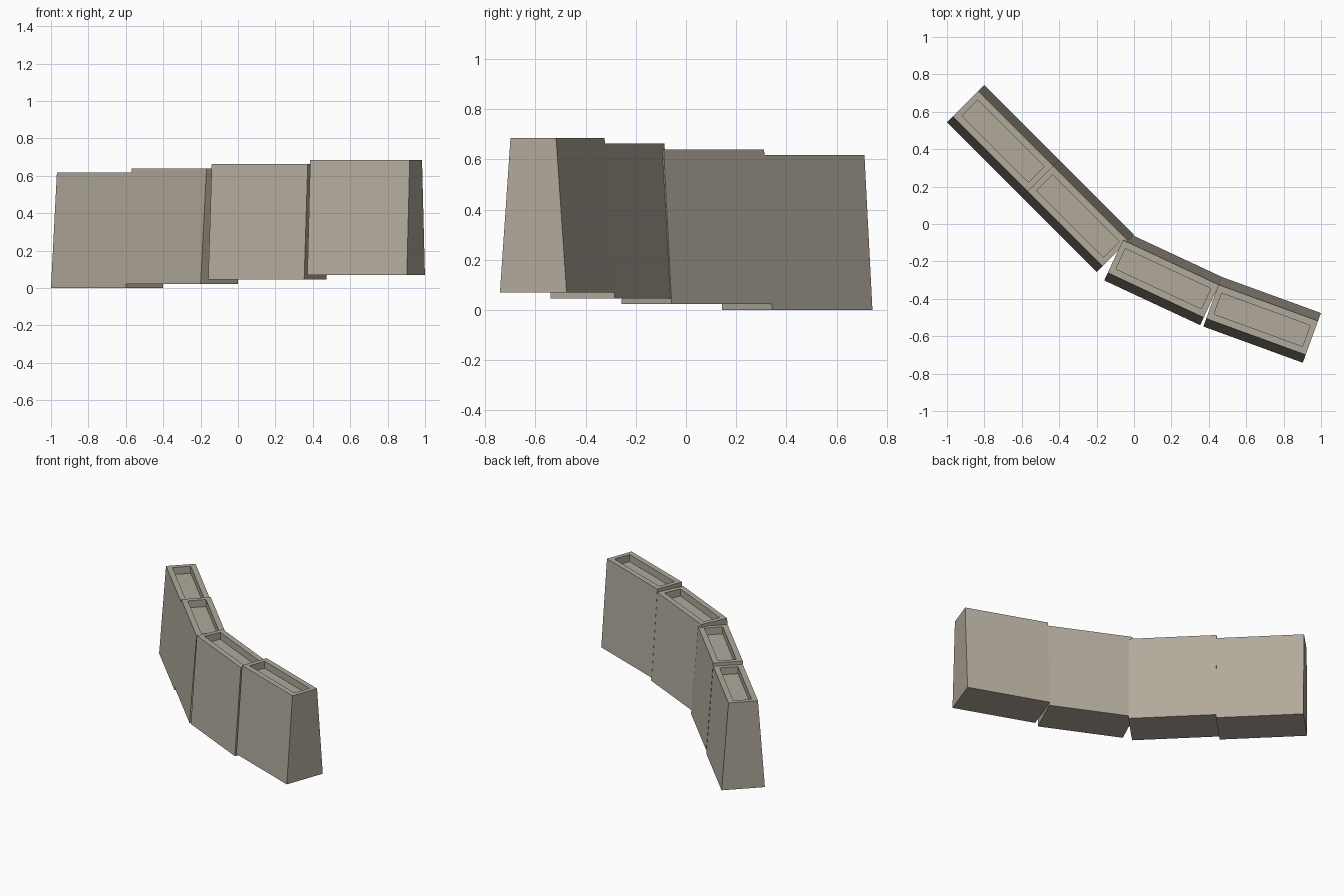
import bpy
import bmesh
from math import radians
from mathutils import Matrix

if "Cube" in bpy.data.objects:
    bpy.data.objects.remove(bpy.data.objects["Cube"], do_unlink=True)

LENGTH, WIDTH, TOP_WIDTH, HEIGHT = 0.566, 0.283, 0.193, 0.617
RIM_END, RIM_SIDE, RECESS = 0.031, 0.037, 0.05

stone = bpy.data.materials.new("warm_grey_stone")
stone.use_nodes = True
colour = (0.44, 0.40, 0.33, 1)
stone.diffuse_color = colour
stone.node_tree.nodes["Principled BSDF"].inputs["Base Color"].default_value = colour


def wall_block(name, x, y, z, angle):
    """Box tapered across its width, with a sunken trough in its top."""
    bm = bmesh.new()

    def ring(length, width, height):
        corners = ((-1, -1), (1, -1), (1, 1), (-1, 1))
        return [bm.verts.new((sx * length / 2, sy * width / 2, height)) for sx, sy in corners]

    inner_length = LENGTH - 2 * RIM_END
    inner_width = TOP_WIDTH - 2 * RIM_SIDE
    rings = [
        ring(LENGTH, WIDTH, 0),
        ring(LENGTH, TOP_WIDTH, HEIGHT),
        ring(inner_length, inner_width, HEIGHT),
        ring(inner_length, inner_width, HEIGHT - RECESS),
    ]
    # Outer walls, rim and trough walls
    for low, high in zip(rings, rings[1:]):
        for i in range(4):
            j = (i + 1) % 4
            bm.faces.new((low[i], low[j], high[j], high[i]))
    # Underside and trough floor
    bm.faces.new(rings[0][::-1])
    bm.faces.new(rings[-1])
    bm.normal_update()

    mesh = bpy.data.meshes.new(name)
    bm.to_mesh(mesh)
    bm.free()
    mesh.materials.append(stone)
    block = bpy.data.objects.new(name, mesh)
    block.matrix_world = Matrix.Translation((x, y, z)) @ Matrix.Rotation(radians(angle), 4, "Z")
    bpy.context.collection.objects.link(block)
    return block


# Curved run of blocks, each a little higher than the last
wall_block("wall_block_right_end", -0.70, 0.443, 0.0, -45)
wall_block("wall_block_right_middle", -0.30, 0.043, 0.023, -45)
wall_block("wall_block_left_middle", 0.157, -0.293, 0.046, -25)
wall_block("wall_block_left_end", 0.685, -0.512, 0.069, -20)
